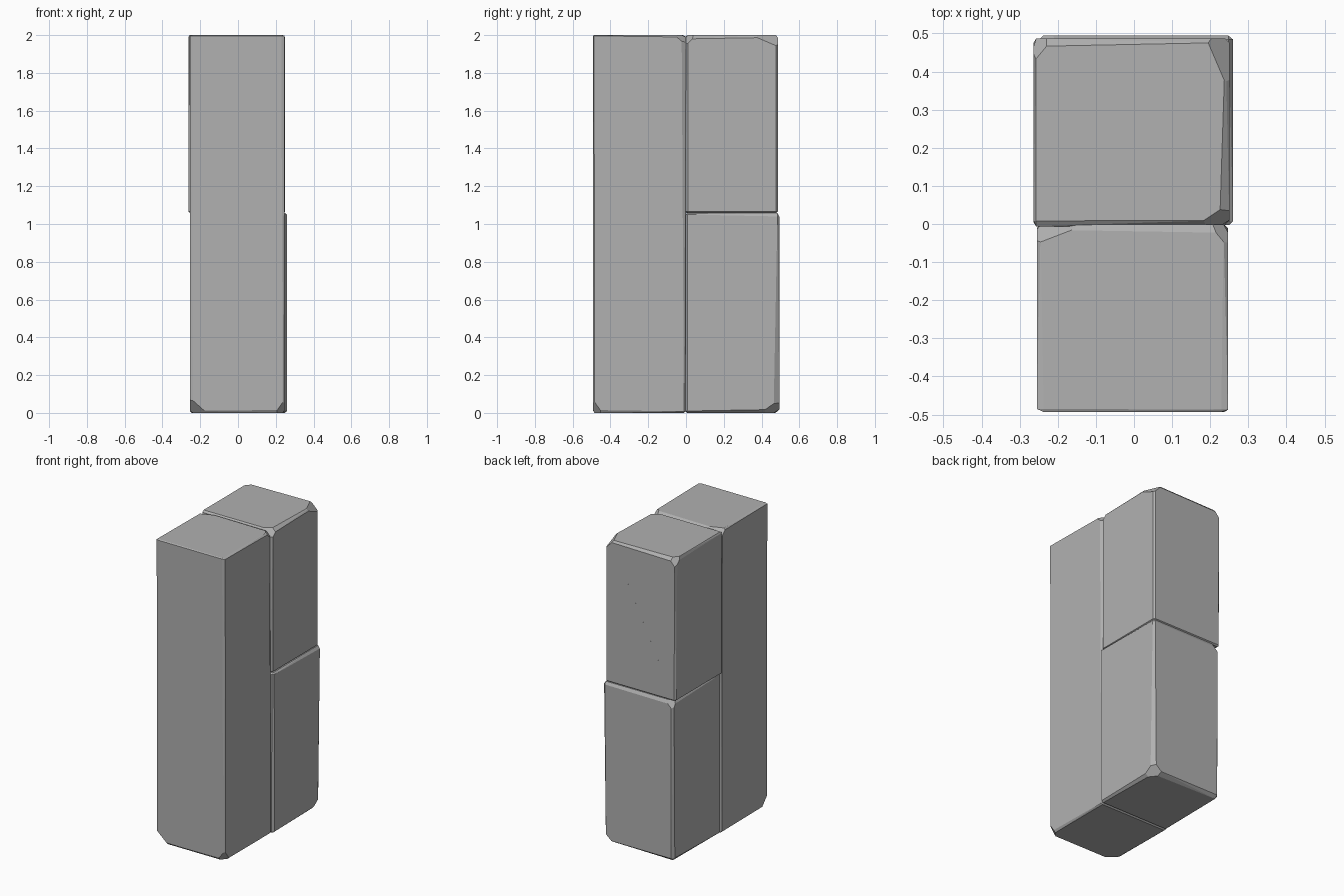
import bpy, bmesh
from itertools import product
from mathutils import Vector

if "Cube" in bpy.data.objects:
    bpy.data.objects.remove(bpy.data.objects["Cube"])

# Dark grey stone
stone_mat = bpy.data.materials.new("stone_grey")
stone_mat.diffuse_color = (0.44, 0.44, 0.44, 1.0)
stone_mat.use_nodes = True
stone_mat.node_tree.nodes["Principled BSDF"].inputs["Base Color"].default_value = stone_mat.diffuse_color


def hull(bm):
    """Keep only the convex hull of the current vertices."""
    bmesh.ops.delete(bm, geom=bm.faces[:], context="FACES_ONLY")
    bmesh.ops.delete(bm, geom=bm.edges[:], context="EDGES_FACES")
    bmesh.ops.convex_hull(bm, input=bm.verts[:])
    loose = [v for v in bm.verts if not v.link_faces]
    bmesh.ops.delete(bm, geom=loose, context="VERTS")


def stone(name, lo, hi, insets, chips, default=(0.010, 0.010, 0.008)):
    """Hewn block: corners cut back by x, y, z insets, hulled, then chipped by planes."""
    bm = bmesh.new()

    def corner(key):
        sign = Vector([1 if c == "+" else -1 for c in key])
        return sign, Vector([hi[i] if key[i] == "+" else lo[i] for i in range(3)])

    for key in product("-+", repeat=3):
        sign, outer = corner(key)
        inset = insets.get("".join(key), default)
        for axis in range(3):
            bm.verts.new([outer[i] - (0 if i == axis else sign[i] * inset[i]) for i in range(3)])
    hull(bm)
    # Corner chips, given by how far the cut reaches along x, y, z
    for key, reach in chips.items():
        sign, outer = corner(key)
        normal = Vector([sign[i] / reach[i] for i in range(3)])
        point = outer - Vector((sign[0] * reach[0], 0, 0))
        bmesh.ops.bisect_plane(bm, geom=bm.verts[:] + bm.edges[:] + bm.faces[:],
                               plane_co=point, plane_no=normal.normalized(), clear_outer=True)
        hull(bm)
    bmesh.ops.dissolve_limit(bm, angle_limit=0.01, verts=bm.verts[:], edges=bm.edges[:])
    bmesh.ops.recalc_face_normals(bm, faces=bm.faces[:])
    mesh = bpy.data.meshes.new(name)
    bm.to_mesh(mesh)
    bm.free()
    mesh.materials.append(stone_mat)
    bpy.context.collection.objects.link(bpy.data.objects.new(name, mesh))


# Tall front block (corner keys are the signs of x, y, z)
stone("tall_front_block", (-0.255, -0.493, 0.0), (0.247, -0.001, 2.0), {
    "---": (0.018, 0.010, 0.012),
    "+--": (0.010, 0.010, 0.015),
    "--+": (0.018, 0.008, 0.004),
    "+-+": (0.018, 0.006, 0.004),
    "-++": (0.010, 0.014, 0.008),
    "+++": (0.012, 0.022, 0.010),
}, {
    "---": (0.09, 0.07, 0.08),
    "+--": (0.05, 0.05, 0.07),
    "-++": (0.13, 0.05, 0.05),
    "+++": (0.05, 0.06, 0.05),
})

# Lower back block, its rear edge chipped wider towards the base
stone("lower_back_block", (-0.250, -0.003, 0.0), (0.260, 0.494, 1.058), {
    "+--": (0.012, 0.012, 0.010),
    "-+-": (0.014, 0.020, 0.018),
    "++-": (0.020, 0.030, 0.018),
    "-++": (0.012, 0.012, 0.022),
    "+++": (0.012, 0.010, 0.018),
}, {
    "++-": (0.08, 0.10, 0.07),
    "-++": (0.06, 0.04, 0.06),
})

# Upper back block
stone("upper_back_block", (-0.263, -0.006, 1.058), (0.250, 0.486, 2.0), {
    "--+": (0.006, 0.014, 0.010),
    "+--": (0.014, 0.016, 0.008),
    "+-+": (0.025, 0.016, 0.020),
    "-++": (0.006, 0.020, 0.020),
    "+++": (0.010, 0.010, 0.012),
}, {
    "-++": (0.05, 0.06, 0.06),
    "+++": (0.06, 0.14, 0.06),
    "+-+": (0.09, 0.06, 0.06),
})
